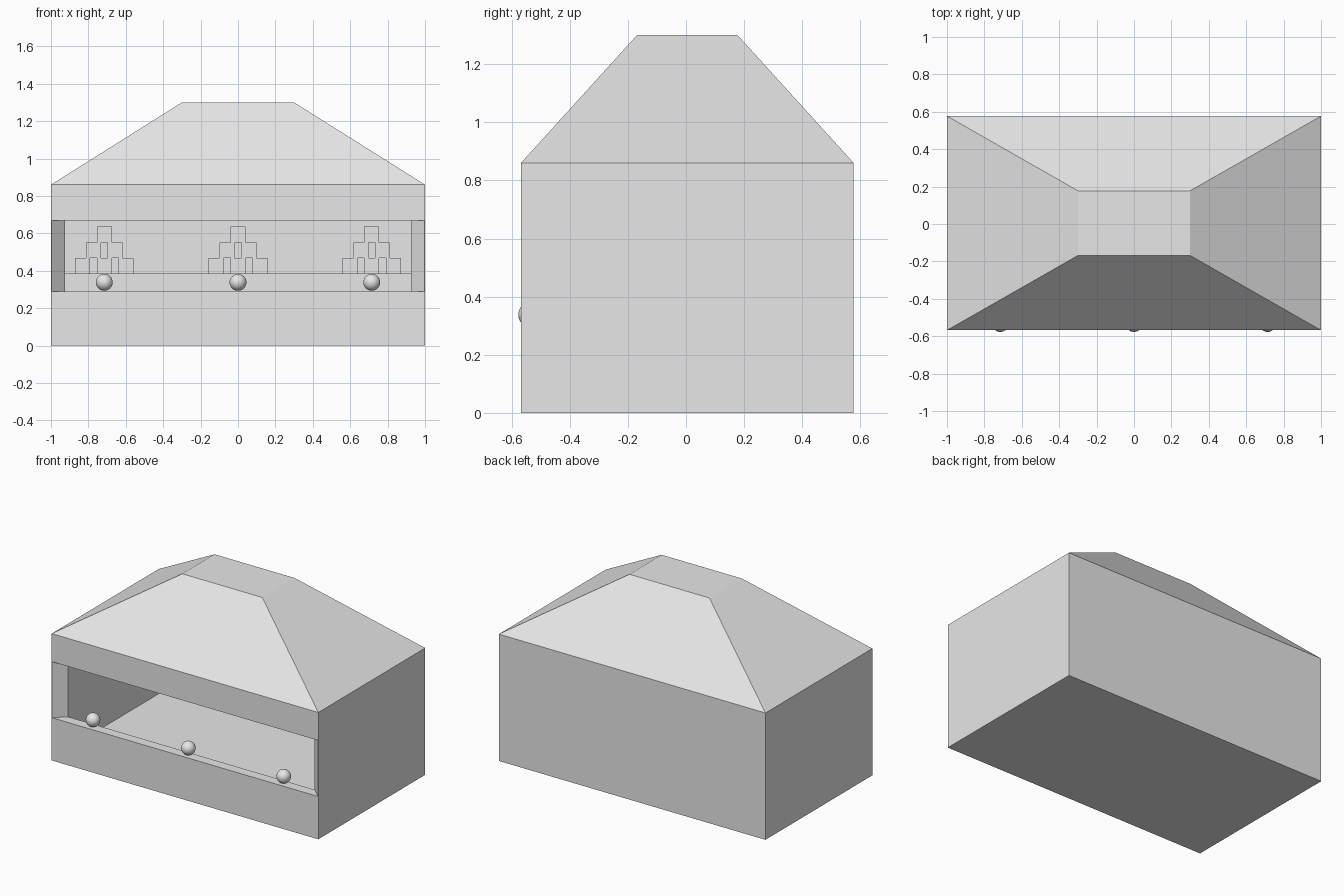
import bpy
import bmesh

cube = bpy.data.objects.get("Cube")
if cube:
    bpy.data.objects.remove(cube, do_unlink=True)

# Single plain grey
GREY = (0.8, 0.8, 0.8, 1.0)
grey = bpy.data.materials.new("plain_grey")
grey.use_nodes = True
grey.diffuse_color = GREY
grey.node_tree.nodes["Principled BSDF"].inputs["Base Color"].default_value = GREY

FRONT, BACK, EAVES, TOP = -0.568, 0.577, 0.86, 1.30
WALL = 0.068
MID = (FRONT + BACK) / 2


def add_object(name, bm):
    bmesh.ops.recalc_face_normals(bm, faces=bm.faces)
    mesh = bpy.data.meshes.new(name)
    bm.to_mesh(mesh)
    bm.free()
    mesh.materials.append(grey)
    obj = bpy.data.objects.new(name, mesh)
    bpy.context.collection.objects.link(obj)
    return obj


def loft(name, low, high, z0, z1):
    """Solid between a lower and an upper plan outline."""
    bm = bmesh.new()
    a = [bm.verts.new((x, y, z0)) for x, y in low]
    b = [bm.verts.new((x, y, z1)) for x, y in high]
    bm.faces.new(a)
    bm.faces.new(b)
    for i in range(len(a)):
        j = (i + 1) % len(a)
        bm.faces.new((a[i], a[j], b[j], b[i]))
    return add_object(name, bm)


def rect(x0, x1, y0, y1):
    return [(x0, y0), (x1, y0), (x1, y1), (x0, y1)]


def box(name, x0, x1, y0, y1, z0, z1):
    plan = rect(x0, x1, y0, y1)
    return loft(name, plan, plan, z0, z1)


def cut(target, cutter):
    mod = target.modifiers.new("cut", "BOOLEAN")
    mod.operation = "DIFFERENCE"
    mod.solver = "EXACT"
    mod.object = cutter
    bpy.context.view_layer.objects.active = target
    bpy.ops.object.modifier_apply(modifier=mod.name)
    bpy.data.objects.remove(cutter, do_unlink=True)


# Hollow booth with a wide serving window whose side jambs splay outwards
booth = box("booth_walls", -1, 1, FRONT, BACK, 0, EAVES)
inner = 1 - 0.075
cut(booth, box("room_cutter", -inner, inner, FRONT + WALL, BACK - WALL, 0.075, 0.79))
splay = [(-0.998, FRONT), (-inner, FRONT + WALL), (-inner, FRONT + 0.2),
         (inner, FRONT + 0.2), (inner, FRONT + WALL), (0.998, FRONT),
         (0.998, FRONT - 0.1), (-0.998, FRONT - 0.1)]
cut(booth, loft("window_cutter", splay, splay, 0.29, 0.67))

# Hipped roof with a flat top
loft("roof", rect(-1, 1, FRONT, BACK),
     rect(-0.3, 0.3, MID - 0.173, MID + 0.173), EAVES, TOP)

# Shelf along the back wall
SHELF_TOP = 0.385
box("back_shelf", -inner, inner, 0.33, BACK - WALL, 0.2, SHELF_TOP)

# Each station: a pyramid of six targets on the shelf and a ball on the sill
SIZE, STEP, ROW = 0.08, 0.117, 0.0835
for side, cx in (("right", -0.715), ("middle", 0), ("left", 0.715)):
    for row in range(3):
        count = 3 - row
        for i in range(count):
            x = cx + (i - (count - 1) / 2) * STEP
            z = SHELF_TOP + row * ROW
            box(f"{side}_target_{row + 1}_{i + 1}", x - SIZE / 2, x + SIZE / 2,
                0.37, 0.37 + SIZE, z, z + ROW)
    bm = bmesh.new()
    bmesh.ops.create_uvsphere(bm, u_segments=32, v_segments=16, radius=0.045)
    for face in bm.faces:
        face.smooth = True
    ball = add_object(f"{side}_ball", bm)
    ball.location = (cx, -0.532, 0.338)
